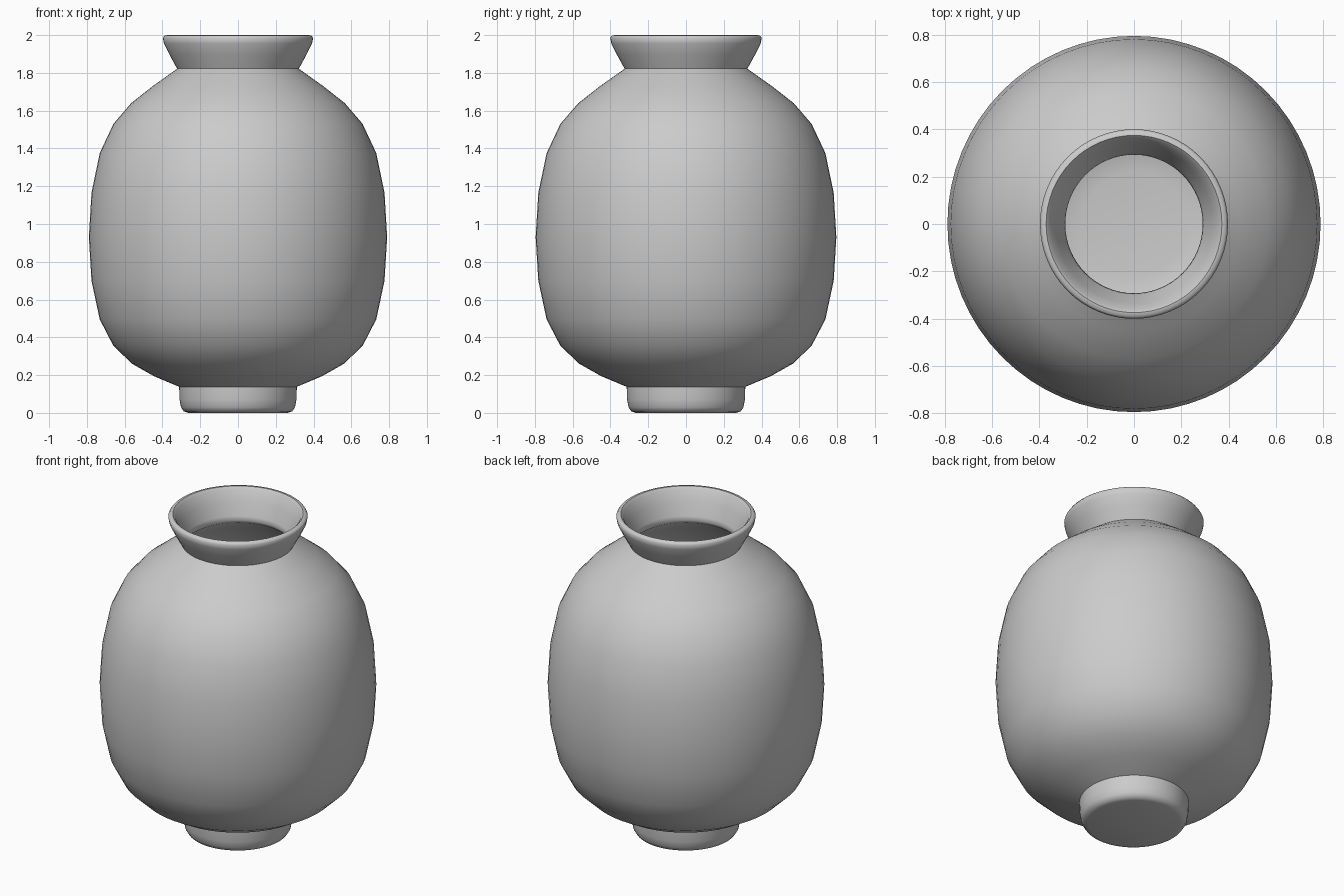
import bpy, bmesh, math

SEGMENTS = 64

# Outer wall: foot, belly, neck and flared lip (radius, height)
outer = [(0, 0), (0.265, 0), (0.29, 0.008), (0.304, 0.03), (0.312, 0.07), (0.314, 0.138),
         (0.45, 0.195), (0.565, 0.26), (0.665, 0.355), (0.738, 0.495), (0.782, 0.70),
         (0.796, 0.93), (0.782, 1.165), (0.738, 1.375), (0.665, 1.53), (0.57, 1.64),
         (0.455, 1.73), (0.325, 1.822), (0.365, 1.895), (0.395, 1.955), (0.401, 1.985),
         (0.392, 1.998)]
# Inner wall: rolled lip, throat, hollow belly and floor
inner = [(0.375, 2.0), (0.36, 1.985), (0.335, 1.92), (0.30, 1.845), (0.293, 1.82),
         (0.305, 1.80), (0.435, 1.705), (0.545, 1.62), (0.638, 1.515), (0.709, 1.365),
         (0.752, 1.16), (0.766, 0.93), (0.752, 0.705), (0.709, 0.505), (0.64, 0.375),
         (0.545, 0.285), (0.43, 0.225), (0.30, 0.175), (0.22, 0.165), (0, 0.165)]

# Spin the profile into the vase
bm = bmesh.new()
verts = [bm.verts.new((r, 0, z)) for r, z in outer + inner]
edges = [bm.edges.new(pair) for pair in zip(verts, verts[1:])]
bmesh.ops.spin(bm, geom=verts + edges, cent=(0, 0, 0), axis=(0, 0, 1),
               angle=math.tau, steps=SEGMENTS, use_duplicate=False)
bmesh.ops.remove_doubles(bm, verts=bm.verts[:], dist=0.0005)
bmesh.ops.scale(bm, vec=(0.992, 1, 1), verts=bm.verts[:])
bmesh.ops.recalc_face_normals(bm, faces=bm.faces[:])

mesh = bpy.data.meshes.new("vase")
bm.to_mesh(mesh)
bm.free()
vase = bpy.data.objects.new("vase", mesh)
bpy.context.collection.objects.link(vase)

# Smooth shading with crisp foot and neck joints
bpy.context.view_layer.objects.active = vase
vase.select_set(True)
bpy.ops.object.shade_smooth_by_angle(angle=math.radians(50))
